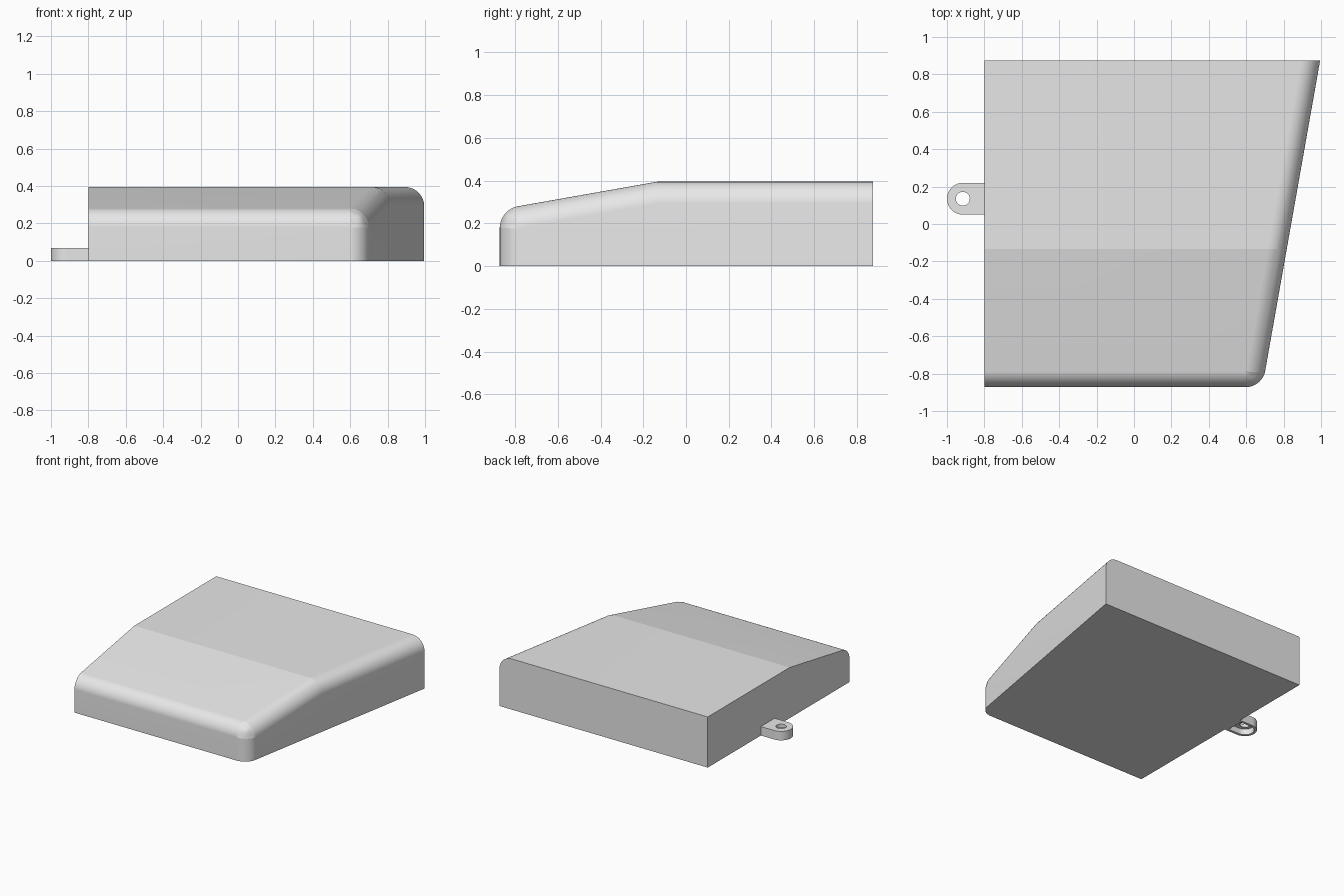
import bpy, bmesh
from math import radians, cos, sin, pi

if "Cube" in bpy.data.objects:
    bpy.data.objects.remove(bpy.data.objects["Cube"])

grey = bpy.data.materials.new("light grey")
grey.use_nodes = True
grey.diffuse_color = (0.8, 0.8, 0.8, 1)
grey.node_tree.nodes["Principled BSDF"].inputs["Base Color"].default_value = (0.8, 0.8, 0.8, 1)


def add_object(name, bm):
    bmesh.ops.recalc_face_normals(bm, faces=bm.faces)
    mesh = bpy.data.meshes.new(name)
    bm.to_mesh(mesh)
    bm.free()
    mesh.materials.append(grey)
    obj = bpy.data.objects.new(name, mesh)
    bpy.context.collection.objects.link(obj)
    return obj


def activate(obj):
    bpy.ops.object.select_all(action='DESELECT')
    obj.select_set(True)
    bpy.context.view_layer.objects.active = obj


def prism(name, outline, z0, z1):
    bm = bmesh.new()
    face = bm.faces.new([bm.verts.new((x, y, z0)) for x, y in outline])
    up = bmesh.ops.extrude_face_region(bm, geom=[face])["geom"]
    bmesh.ops.translate(bm, vec=(0, 0, z1 - z0),
                        verts=[v for v in up if isinstance(v, bmesh.types.BMVert)])
    return add_object(name, bm)


# Housing: side profile swept from the straight side to the slanted side
LEFT, FRONT, BACK, TOP = -0.8, -0.872, 0.875, 0.395


def slant_x(y):
    return 0.686 + (y - FRONT) * 0.177


profile = [(FRONT, 0), (BACK, 0), (BACK, TOP), (-0.135, TOP), (FRONT, 0.265)]
bm = bmesh.new()
near = [bm.verts.new((LEFT, y, z)) for y, z in profile]
far = [bm.verts.new((slant_x(y), y, z)) for y, z in profile]
bm.faces.new(near)
bm.faces.new(far)
for i in range(len(profile)):
    j = (i + 1) % len(profile)
    bm.faces.new((near[i], near[j], far[j], far[i]))
housing = add_object("housing", bm)

# Rounded edges: slanted side top, front top and front corner
mesh = housing.data
weights = mesh.attributes.new("bevel_weight_edge", 'FLOAT', 'EDGE')
for e in mesh.edges:
    a, b = (mesh.vertices[v].co for v in e.vertices)
    on_slant = a.x > 0 and b.x > 0
    on_front = max(a.y, b.y) < FRONT + 0.01
    on_top = min(a.z, b.z) > 0.2
    if on_front and (on_slant or on_top):
        weights.data[e.index].value = 0.84
    elif on_slant and on_top:
        weights.data[e.index].value = 1.0
bevel = housing.modifiers.new("rounding", 'BEVEL')
bevel.limit_method = 'WEIGHT'
bevel.width = 0.102
bevel.segments = 16
activate(housing)
bpy.ops.object.modifier_apply(modifier=bevel.name)
bpy.ops.object.shade_smooth_by_angle(angle=radians(8))

# Mounting tab: round-ended lug with an underside recess and a through hole
CX, CY = -0.915, 0.135


def arc(r, start, end, n):
    return [(CX + r * cos(start + (end - start) * i / n),
             CY + r * sin(start + (end - start) * i / n)) for i in range(n + 1)]


def lug_outline(r, end_x):
    return [(end_x, CY + r)] + arc(r, pi / 2, 3 * pi / 2, 32) + [(end_x, CY - r)]


tab = prism("mounting_tab", lug_outline(0.085, LEFT), 0, 0.07)
cutters = [prism("recess_cutter", lug_outline(0.065, LEFT - 0.02), -0.05, 0.045),
           prism("hole_cutter", arc(0.037, 0, 2 * pi, 40)[:-1], -0.1, 0.2)]
activate(tab)
for cutter in cutters:
    cutter.hide_render = True
    cut = tab.modifiers.new("cut", 'BOOLEAN')
    cut.operation = 'DIFFERENCE'
    cut.solver = 'EXACT'
    cut.object = cutter
    bpy.ops.object.modifier_apply(modifier=cut.name)
    bpy.data.objects.remove(cutter)
bpy.ops.object.shade_smooth_by_angle(angle=radians(30))
